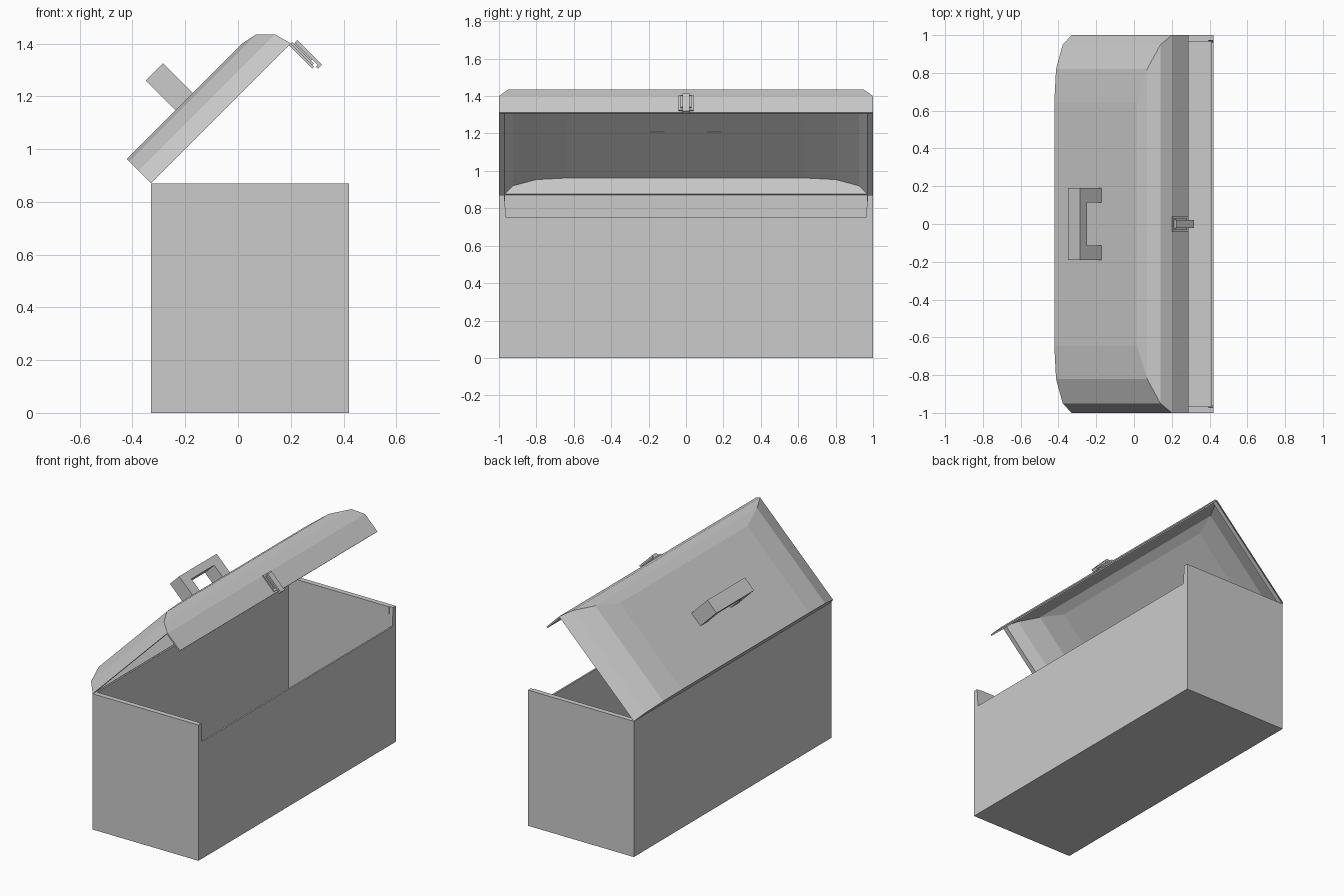
import bpy, bmesh, math
from mathutils import Matrix

if "Cube" in bpy.data.objects:
    bpy.data.objects.remove(bpy.data.objects["Cube"])

# Lid parts are modelled closed (x from hinge, z up), then swung open 45 degrees
HINGE = Matrix.Translation((-0.33, 0, 0.87)) @ Matrix.Rotation(math.radians(-45), 4, 'Y')
SHIFT = Matrix.Translation((-0.045 + 0.045, 0, 0))


def finish(bm, name, matrix=None):
    bmesh.ops.recalc_face_normals(bm, faces=bm.faces)
    if matrix:
        bm.transform(matrix)
    me = bpy.data.meshes.new(name)
    bm.to_mesh(me)
    bm.free()
    ob = bpy.data.objects.new(name, me)
    bpy.context.collection.objects.link(ob)
    return ob


def prism(name, profile, x0, x1, matrix=None):
    """Extrude a (y, z) profile along x."""
    bm = bmesh.new()
    face = bm.faces.new([bm.verts.new((x0, y, z)) for y, z in profile])
    ext = bmesh.ops.extrude_face_region(bm, geom=[face])
    bmesh.ops.translate(bm, vec=(x1 - x0, 0, 0),
                        verts=[v for v in ext["geom"] if isinstance(v, bmesh.types.BMVert)])
    return finish(bm, name, matrix)


def rect(y, z0, z1):
    return [(-y, z0), (y, z0), (y, z1), (-y, z1)]


# Open box: solid block minus cavity and front notch
body = prism("box_body", rect(1, 0, 0.87), -0.33, 0.42)
cavity = prism("cavity_cutter", rect(0.967, 0.012, 1.0), -0.32, 0.41)
notch = prism("notch_cutter", [(-0.962, 0.75), (0.962, 0.75), (0.974, 0.9), (-0.974, 0.9)], 0.395, 0.5)
for cutter in (cavity, notch):
    mod = body.modifiers.new("cut", 'BOOLEAN')
    mod.operation = 'DIFFERENCE'
    mod.solver = 'EXACT'
    mod.object = cutter
    cutter.hide_render = True
    cutter.hide_viewport = True

# Domed lid shell: stacked rectangles (front x, half width, height), flat at the back
outer = [(0.75, 1.0, 0.0), (0.732, 0.95, 0.067), (0.682, 0.82, 0.117), (0.62, 0.645, 0.13)]
inner = [(0.74, 0.97, 0.0), (0.722, 0.925, 0.063), (0.674, 0.80, 0.110), (0.615, 0.635, 0.122)]
bm = bmesh.new()


def rings(levels, back):
    return [[bm.verts.new(p) for p in
             ((back, -y, z), (x, -y, z), (x, y, z), (back, y, z))] for x, y, z in levels]


def bridge(a, b):
    for i in range(4):
        j = (i + 1) % 4
        bm.faces.new((a[i], a[j], b[j], b[i]))


out_r, in_r = rings(outer, 0.0), rings(inner, 0.008)
for shell in (out_r, in_r):
    for a, b in zip(shell, shell[1:]):
        bridge(a, b)
    bm.faces.new(shell[-1])
bridge(out_r[0], in_r[0])
finish(bm, "lid", HINGE)

# Front lip hanging from the lid
prism("lid_lip", rect(1, -0.125, 0), 0.74, 0.75, HINGE)

# Carry handle, a square arch standing on the lid
prism("handle", [(-0.19, 0.119), (-0.115, 0.119), (-0.115, 0.24), (0.115, 0.24),
                 (0.115, 0.119), (0.19, 0.119), (0.19, 0.29), (-0.19, 0.29)],
      0.262, 0.354, HINGE)

# Latch: base plate, spacer, tongue and hooked tip
prism("latch_plate", rect(0.04, -0.115, 0.0), 0.75, 0.758, HINGE)
prism("latch_spacer", rect(0.03, -0.10, -0.01), 0.757, 0.765, HINGE)
prism("latch_tongue", rect(0.02, -0.14, -0.008), 0.764, 0.776, HINGE)
prism("latch_hook", rect(0.02, -0.14, -0.13), 0.755, 0.765, HINGE)
